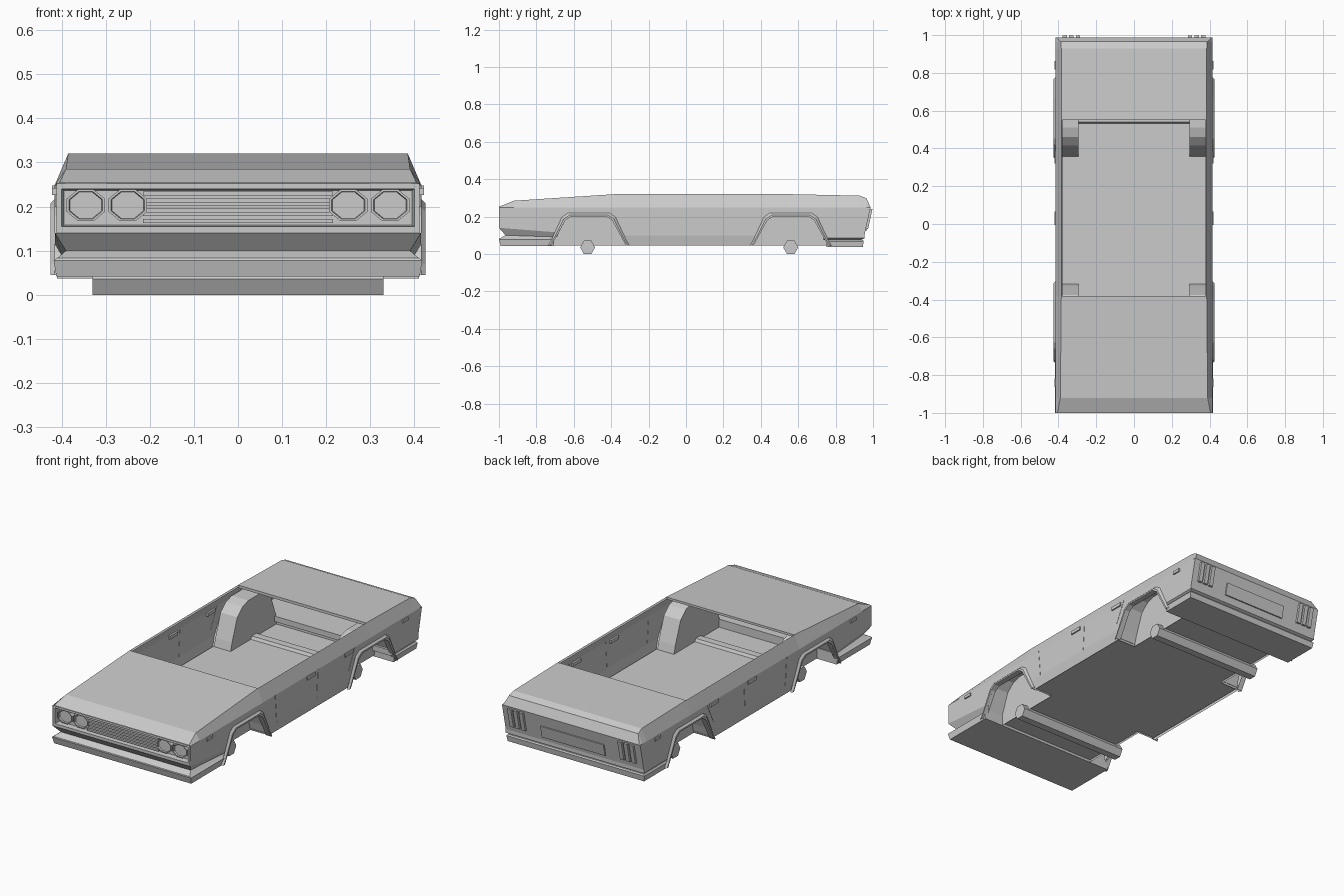
import bpy, math

if "Cube" in bpy.data.objects:
    bpy.data.objects.remove(bpy.data.objects["Cube"])

FRONT, REAR = -0.52, 0.56      # wheel centres along y
W = 0.415                      # half width of the body


def make(name, verts, faces, mirror=False):
    me = bpy.data.meshes.new(name)
    me.from_pydata(verts, [], faces)
    me.update()
    ob = bpy.data.objects.new(name, me)
    bpy.context.collection.objects.link(ob)
    if mirror:
        ob.modifiers.new("mirror", 'MIRROR')
    return ob


def loft(name, rings, closed=False, caps=False, mirror=False):
    """Skin equal-length point rows with quads."""
    n = len(rings[0])
    verts = [p for r in rings for p in r]
    faces = [(i * n + j, i * n + (j + 1) % n, (i + 1) * n + (j + 1) % n, (i + 1) * n + j)
             for i in range(len(rings) - 1) for j in range(n if closed else n - 1)]
    if caps:
        faces += [tuple(range(n))[::-1], tuple(range(len(verts) - n, len(verts)))]
    return make(name, verts, faces, mirror)


def prism(name, yz, x0, x1, mirror=False):
    """Side profile extruded across x."""
    return loft(name, [[(x, y, z) for y, z in yz] for x in (x0, x1)], True, True, mirror)


def box(name, x, y, z, mirror=False):
    return prism(name, [(y[0], z[0]), (y[1], z[0]), (y[1], z[1]), (y[0], z[1])], x[0], x[1], mirror)


def arch(c, grow=0.0):
    pts = [(-.2, .045), (-.185, .07), (-.125, .18), (-.095, .2)]
    pts = [(y - grow, z + (grow if z > .1 else 0)) for y, z in pts]
    return [(c + y, z) for y, z in pts] + [(c - y, z) for y, z in reversed(pts)]


# Upper shell: shoulder, top edge and the hood / rear deck
stations = [(-1, .253, .405), (-.92, .285, .39), (-.38, .32, .385), (.55, .32, .385),
            (.93, .312, .385), (.965, .298, .388), (.987, .25, .41)]
loft("shoulder", [[(W, y, .25), (w, y, z)] for y, z, w in stations], mirror=True)
loft("hood", [[(-w, y, z), (w, y, z)] for y, z, w in stations[:3]] +
     [[(-.385, -.38, .308), (.385, -.38, .308)]])
loft("rear_deck", [[(-.385, .55, .305), (.385, .55, .305)]] +
     [[(-w, y, z), (w, y, z)] for y, z, w in stations[3:]])
loft("cabin_rim", [[(.385, y, .32), (.378, y, .312)] for y in (-.38, .55)], mirror=True)

# Side panels with wheel openings
side = [(-1, .25), (-1, .14), (FRONT - .16, .115)] + arch(FRONT)[2:6] + [(FRONT + .17, .1)]
side += [(REAR - .17, .1)] + arch(REAR)[2:6] + [(REAR + .166, .105), (.955, .105), (.987, .25)]
make("side_panel", [(W, y, z) for y, z in side], [tuple(range(len(side)))], True)
loft("sill", [[(W, FRONT + .17, .1), (W, REAR - .17, .1)],
              [(.405, FRONT + .2, .045), (.405, REAR - .2, .045)]], mirror=True)

# Wheel arch lips and inner housings
for tag, c in (("front", FRONT), ("rear", REAR)):
    loft(tag + "_arch_lip", [[(W, y, z) for y, z in arch(c, .018)],
                             [(.425, y, z) for y, z in arch(c, .008)],
                             [(.425, y, z) for y, z in arch(c)],
                             [(.395, y, z) for y, z in arch(c)]], mirror=True)
    prof = [(-.205, .045), (-.19, .1), (-.145, .22), (-.1, .26), (-.05, .275)]
    prof = [(c + y, z) for y, z in prof] + [(c - y, z) for y, z in reversed(prof)]
    n = len(prof)
    verts = [(x, y, z) for x in (.295, .395) for y, z in prof]
    make(tag + "_wheel_housing", verts,
         [tuple(range(n))] + [(i, i + 1, n + i + 1, n + i) for i in range(n - 1)], True)
    hexagon = [(c + .006 * (c < 0) * -1 + .04 * math.cos(k * math.pi / 3),
                .0355 + .041 * math.sin(k * math.pi / 3)) for k in range(6)]
    prism(tag + "_axle", hexagon, -.33, .33)

# Floor with notches for the wheels
half = [(.4, -.97)]
for c in (FRONT, REAR):
    half += [(.4, c - .2), (.295, c - .2), (.295, c + .2), (.4, c + .2)]
half += [(.4, .94)]
outline = half + [(-x, y) for x, y in reversed(half)]
make("floor", [(x, y, .056) for x, y in outline], [tuple(range(len(outline)))])


# Front face with recessed grille
def rect(x, y, z0, z1):
    return [(-x, y, z0), (x, y, z0), (x, y, z1), (-x, y, z1)]


nose = loft("front_face", [rect(W - .003, -1, .14, .252), rect(.4, -1, .155, .24),
                           rect(.395, -.97, .158, .237)], True)
make("grille_back", rect(.395, -.97, .158, .237), [(0, 1, 2, 3)])
for i in range(5):
    z = .163 + i * .0155
    box("grille_bar", (-.215, .215), (-.988, -.968), (z, z + .009))

# Paired octagonal headlights with sunken lenses
for x in (.25, .345):
    rings = [[(x + r * math.cos((k + .5) * math.pi / 4), y,
               .203 + .82 * r * math.sin((k + .5) * math.pi / 4)) for k in range(8)]
             for r, y in ((.047, -.968), (.047, -.993), (.041, -.993), (.039, -.984))]
    loft("headlight", rings, True, True, True)

# Groove wrapping the nose above the front bumper
loft("front_groove", [[(W, FRONT - .16, .115), (W, -1, .14), (-W, -1, .14), (-W, FRONT - .16, .115)],
                      [(.4, FRONT - .17, .09), (.39, -.965, .1), (-.39, -.965, .1), (-.4, FRONT - .17, .09)]])


# Bumpers as stacked U-shaped bands
def bumper(name, rows, y_in):
    loft(name, [[(w, y_in, z), (w, y, z), (-w, y, z), (-w, y_in, z)] for w, y, z in rows], True, True)


bumper("front_bumper", [(.39, -.965, .1), (.41, -.998, .083), (.418, -1, .078), (.412, -.99, .042)], FRONT - .185)
bumper("rear_bumper_lower", [(.408, .945, .075), (.415, .95, .068), (.41, .945, .037)], REAR + .19)
bumper("rear_bumper_upper", [(W, .955, .105), (.415, .955, .085), (.4, .935, .075)], REAR + .175)

# Rear panel, tail lights and plate recess, all on the rear slope
def slope(z):
    return .955 + (z - .105) * .22


make("rear_panel", rect(W, slope(.105), .105, .105)[:2] + [(W, .987, .25), (-W, .987, .25)], [(0, 1, 2, 3)])


def on_rear(name, x0, x1, z0, z1, d, mirror=False):
    prism(name, [(slope(z0) - .005, z0), (slope(z0) + d, z0), (slope(z1) + d, z1), (slope(z1) - .005, z1)],
          x0, x1, mirror)


for i in range(3):
    x = .285 + i * .035
    on_rear("tail_light", x, x + .023, .135, .24, .012, True)
on_rear("plate_panel", -.19, .19, .125, .19, .007)

# Door handles, side markers and door seams
for y in (.03, .355):
    box("door_handle", (W - .01, .422), (y - .035, y + .035), (.23, .248), True)
for y in (-.84, .84):
    box("side_marker", (W - .01, .422), (y - .023, y + .023), (.226, .242), True)
for a, b in (((-.275, .25), (-.262, .1)), ((.093, .25), (.083, .1)), ((.41, .25), (.355, .14))):
    prism("door_seam", [a, (a[0] + .004, a[1]), (b[0] + .004, b[1]), b], W - .001, W + .0015, True)
